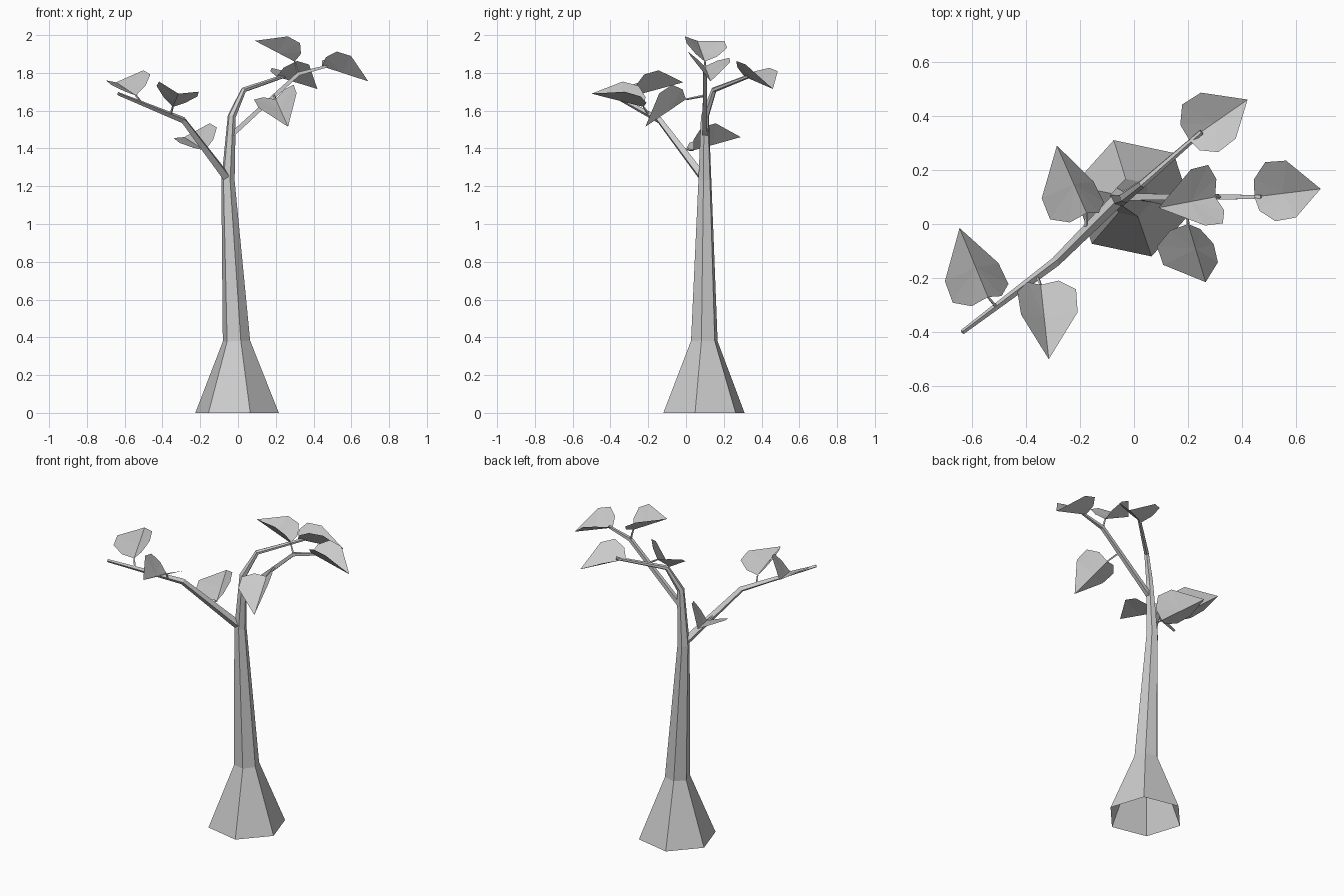
import bpy
from math import radians, cos, sin, tau
from mathutils import Vector

if "Cube" in bpy.data.objects:
    bpy.data.objects.remove(bpy.data.objects["Cube"])


def make_object(name, verts, faces):
    mesh = bpy.data.meshes.new(name)
    mesh.from_pydata(verts, [], faces)
    mesh.update()
    obj = bpy.data.objects.new(name, mesh)
    bpy.context.collection.objects.link(obj)
    return obj


def tube(name, path, sides, phase=0.0, cap=True):
    """Tapered faceted limb through (x, y, z, radius) points."""
    pts = [Vector(p[:3]) for p in path]
    verts, faces = [], []
    for i, p in enumerate(pts):
        before = (p - pts[i - 1]).normalized() if i else Vector()
        after = (pts[i + 1] - p).normalized() if i + 1 < len(pts) else Vector()
        axis = (before + after).normalized()
        if p.z == 0:
            axis = Vector((0, 0, 1))
        turn = Vector((0, 0, 1)).rotation_difference(axis)
        for k in range(sides):
            a = phase + tau * k / sides
            verts.append(p + turn @ (path[i][3] * Vector((cos(a), sin(a), 0))))
    for i in range(len(pts) - 1):
        for k in range(sides):
            a, b = i * sides + k, i * sides + (k + 1) % sides
            faces.append((a, b, b + sides, a + sides))
    if cap:
        faces.append(tuple(range(len(verts) - sides, len(verts))))
    return make_object(name, verts, faces)


# Half outline of a leaf: fraction along, sideways, raised
HALF = [(-0.01, 0.06, 0.04), (0.15, 0.112, 0.078), (0.46, 0.108, 0.08)]


def leaf(name, base, tip, side):
    """Folded leaf: a fan of triangles around a point on the midrib."""
    base, tip = Vector(base), Vector(tip)
    along = tip - base
    d = along.normalized()
    s = Vector(side)
    s = (s - d * s.dot(d)).normalized()
    n = d.cross(s)
    if n.z < 0:
        s, n = -s, -n

    def place(u, v, w):
        return base + along * u + s * v + n * w

    rim = [base] + [place(*h) for h in HALF] + [tip]
    rim += [place(u, -v, w) for u, v, w in reversed(HALF)]
    verts = [place(0.43, 0, 0)] + rim
    faces = [(0, k + 1, (k + 1) % 8 + 1) for k in range(8)]
    return make_object(name, verts, faces)


# Flared trunk, open underneath, running on into the upper branch
tube("trunk", [(-0.005, 0.095, 0, 0.226), (-0.008, 0.097, 0.38, 0.074),
               (-0.053, 0.1, 1.23, 0.036), (-0.033, 0.1, 1.57, 0.022),
               (0.03, 0.148, 1.71, 0.015), (0.25, 0.34, 1.785, 0.01)],
     6, radians(-12))

# Side branches
tube("right_branch", [(-0.035, 0.1, 1.47, 0.018), (0.32, 0.1, 1.795, 0.014),
                      (0.47, 0.1, 1.835, 0.009)], 4, radians(45))
tube("left_branch", [(-0.055, 0.095, 1.24, 0.026), (-0.29, -0.14, 1.55, 0.018),
                     (-0.635, -0.4, 1.69, 0.009)], 4, radians(45))

# Leaves: base, tip, width direction, stem root on the branch
LEAVES = [
    ((.205, .31, 1.78), (.42, .46, 1.715), (.11, -.18, .04), None),
    ((.445, .1, 1.835), (.69, .13, 1.755), (0, -.22, .045), None),
    ((-.345, -.225, 1.62), (-.315, -.5, 1.69), (.2, .04, -.06), (-.36, -.19, 1.57)),
    ((-.54, -.27, 1.68), (-.645, -.015, 1.75), (.19, .06, .05), (-.51, -.305, 1.64)),
    ((-.175, .04, 1.39), (-.285, .29, 1.46), (.18, .05, .07), (-.18, -.03, 1.4)),
    ((.3, .1, 1.86), (.09, .06, 1.97), (0, .19, -.045), (.32, .1, 1.79)),
    ((.2, 0, 1.66), (.265, -.215, 1.515), (.22, .02, .09), (.19, .1, 1.68)),
]
for i, (base, tip, side, root) in enumerate(LEAVES, 1):
    leaf(f"leaf_{i}", base, tip, side)
    if root:
        tube(f"leaf_stem_{i}", [root + (0.007,), base + (0.005,)], 4)
